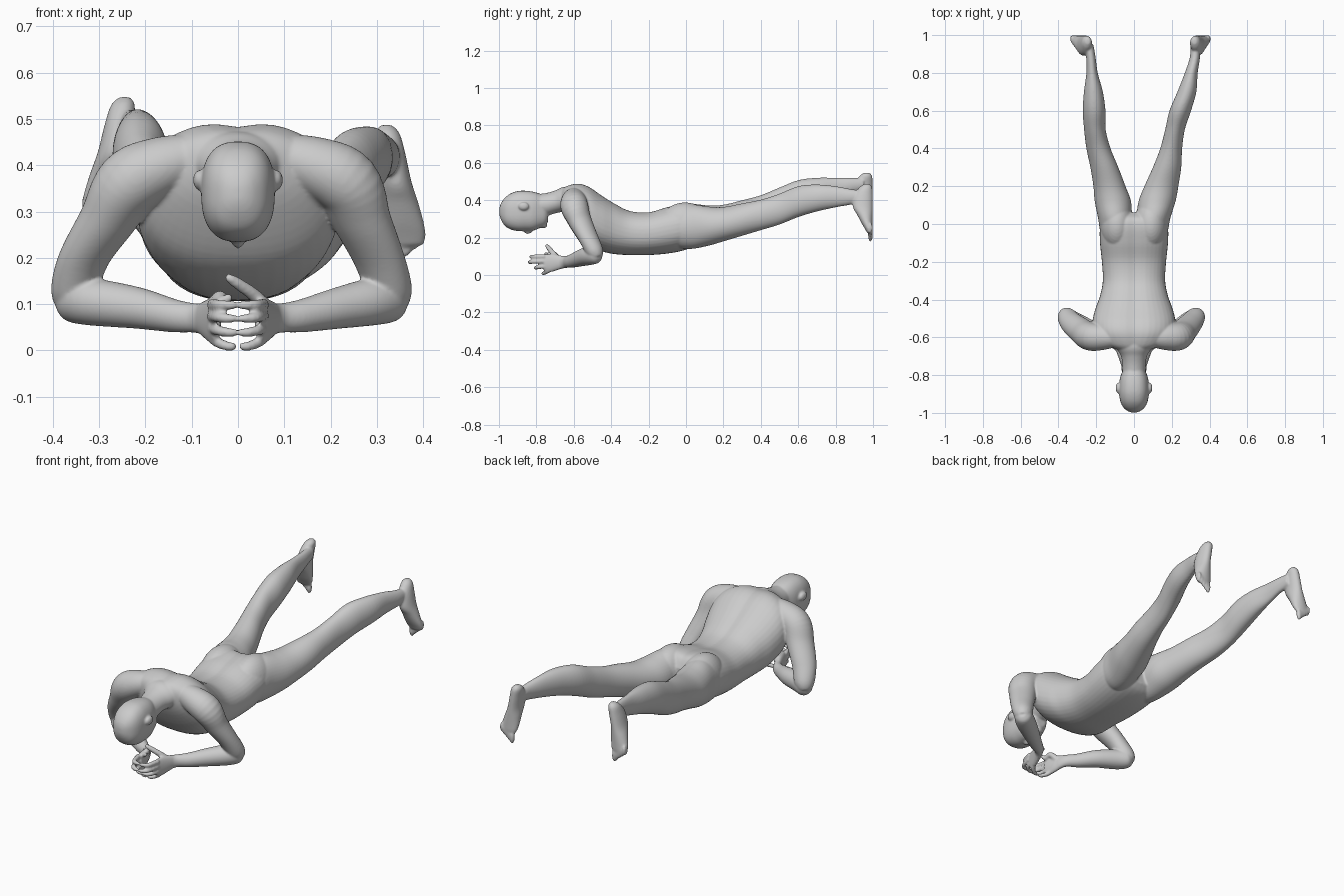
import bpy, bmesh, math
from mathutils import Vector, Matrix

bm = bmesh.new()
X, Y, Z = Vector((1, 0, 0)), Vector((0, 1, 0)), Vector((0, 0, 1))


def spline(rows, steps=5):
    """Catmull-Rom through rows of numbers."""
    rows = [tuple(r) for r in rows]
    p = [rows[0]] + rows + [rows[-1]]
    out = []
    for i in range(1, len(p) - 2):
        for s in range(steps):
            t = s / steps
            out.append([0.5 * (2 * b + (c - a) * t + (2 * a - 5 * b + 4 * c - d) * t * t
                               + (3 * b - a - 3 * c + d) * t ** 3)
                        for a, b, c, d in zip(*p[i - 1:i + 3])])
    return out + [list(rows[-1])]


def loft(rows, u=None, v=None, power=2.0, groove=0.0, n=40):
    """Closed tube through rows (x, y, z, ru, rv); rings follow the path unless u, v are given."""
    pts = spline(rows)
    rings = []
    for i, (x, y, z, ru, rv) in enumerate(pts):
        a, b = u, v
        if a is None:
            tan = Vector(pts[min(i + 1, len(pts) - 1)][:3]) - Vector(pts[max(i - 1, 0)][:3])
            a = tan.cross(Z).normalized()
            b = a.cross(tan).normalized()
        ring = []
        for k in range(n):
            th = 2 * math.pi * k / n
            c, s = math.cos(th), math.sin(th)
            c = math.copysign(abs(c) ** (2 / power), c)
            s = math.copysign(abs(s) ** (2 / power), s)
            if s > 0:
                s *= 1 - groove * math.exp(-(c / 0.2) ** 2)
            ring.append(bm.verts.new(Vector((x, y, z)) + a * (ru * c) + b * (rv * s)))
        rings.append(ring)
    for r0, r1 in zip(rings, rings[1:]):
        for k in range(n):
            bm.faces.new((r0[k], r0[(k + 1) % n], r1[(k + 1) % n], r1[k]))
    bm.faces.new(rings[0][::-1])
    bm.faces.new(rings[-1])


def ball(c, r):
    bmesh.ops.create_uvsphere(bm, u_segments=32, v_segments=20, radius=1,
                              matrix=Matrix.Translation(c) @ Matrix.Diagonal((*r, 1)))


def slab(rows):
    """Rows (x, y, half width, bottom, top) to ring rows across the body."""
    return [(x, y, (lo + hi) / 2, w, (hi - lo) / 2) for x, y, w, lo, hi in rows]


# torso
loft(slab([(0, -.675, .05, .38, .45), (0, -.64, .15, .30, .478), (0, -.58, .207, .205, .494),
           (0, -.52, .22, .157, .478), (0, -.45, .205, .127, .43), (0, -.38, .18, .112, .386),
           (0, -.30, .165, .107, .347), (0, -.20, .17, .107, .34), (0, -.10, .18, .115, .368),
           (0, -.02, .18, .13, .382), (0, .03, .16, .15, .37), (0, .06, .1, .18, .32)]),
     X, Z, power=2.3, groove=.08)

# neck
loft(slab([(0, -.56, .12, .36, .47), (0, -.65, .095, .34, .472), (0, -.70, .069, .33, .452),
           (0, -.75, .062, .315, .438), (0, -.82, .06, .31, .43)]), X, Z)

# head, nose, chin
loft(slab([(0, -.998, .012, .325, .355), (0, -.99, .034, .298, .382), (0, -.97, .057, .265, .411),
           (0, -.94, .072, .245, .435), (0, -.90, .079, .235, .449), (0, -.86, .079, .235, .451),
           (0, -.82, .075, .237, .446), (0, -.785, .064, .25, .436), (0, -.755, .052, .264, .42),
           (0, -.738, .035, .285, .39)]), X, Z, power=2.5)
ball((0, -.845, .24), (.014, .024, .02))
ball((0, -.765, .268), (.03, .024, .018))

# legs, each a little different: (x, y, half width, bottom, top)
loft(slab([(.08, -.09, .07, .18, .32), (.09, -.04, .088, .145, .36), (.102, .03, .09, .14, .378),
           (.122, .12, .098, .157, .366), (.145, .2, .09, .18, .364), (.175, .3, .075, .21, .383),
           (.197, .4, .058, .24, .403), (.217, .5, .052, .27, .435), (.245, .6, .057, .31, .475),
           (.28, .7, .05, .34, .484), (.303, .8, .034, .362, .475), (.322, .88, .027, .376, .46),
           (.325, .95, .025, .39, .45)]), X, Z)
loft(slab([(-.08, -.09, .07, .18, .32), (-.09, -.04, .088, .145, .36), (-.1, .03, .09, .142, .38),
           (-.112, .12, .096, .162, .372), (-.13, .2, .085, .19, .376), (-.157, .3, .074, .223, .4),
           (-.188, .4, .064, .254, .427), (-.207, .5, .057, .29, .468), (-.211, .6, .06, .335, .507),
           (-.215, .7, .05, .375, .52), (-.222, .8, .03, .407, .52), (-.228, .88, .025, .435, .52),
           (-.24, .95, .025, .45, .52)]), X, Z)


def foot(side, heel_x, heel_z, toe_x, toe_z):
    def at(t):
        return side * (heel_x + (toe_x - heel_x) * t), heel_z + (toe_z - heel_z) * t
    rows = []
    for t, y, w, d in [(0, .967, .012, .014), (.06, .961, .026, .034), (.2, .948, .031, .05),
                       (.4, .945, .034, .053), (.55, .957, .041, .041), (.7, .969, .046, .029),
                       (.79, .977, .045, .021), (.86, .982, .037, .014)]:
        x, z = at(t)
        rows.append((x, y, z, w, d))
    loft(rows, X, Y)
    # toes, big toe on the inside
    for i in range(5):
        x, z = at(.91 - .035 * i)
        r = .0135 if i == 0 else .0095
        ball((x + side * (-.03 + .0165 * i), .986, z), (r, .0125, .033 - .002 * i))


foot(1, .32, .487, .371, .184)
foot(-1, .245, .547, .305, .25)

for s in (1, -1):
    # ear, buttock
    ball((s * .083, -.868, .368), (.014, .028, .022))
    ball((s * .09, -.005, .266), (.09, .14, .122))

    e = .028 if s < 0 else 0     # left elbow sits further out
    # upper arm
    loft([(s * .09, -.6, .42, .05, .05), (s * .17, -.6, .395, .068, .066),
          (s * .235, -.595, .36, .074, .072), (s * (.266 + e / 2), -.565, .285, .068, .058),
          (s * (.302 + e), -.525, .205, .06, .048), (s * (.328 + e), -.49, .13, .05, .046),
          (s * (.335 + e), -.48, .095, .034, .034)])
    # forearm
    loft([(s * (.352 + e), -.465, .11, .022, .025), (s * (.335 + e), -.48, .109, .042, .046),
          (s * (.29 + e), -.515, .105, .05, .051), (s * .22, -.56, .092, .044, .045),
          (s * .14, -.612, .075, .033, .036), (s * .092, -.643, .07, .024, .032),
          (s * .068, -.68, .068, .018, .038)])
    # palm
    loft([(s * .083, -.65, .07, .02, .03), (s * .067, -.69, .067, .021, .042),
          (s * .056, -.73, .064, .018, .049), (s * .05, -.76, .066, .014, .044)], X, Z)
    # fingers
    for k, tip in [((.056, -.755, .099), (.003, -.83, .098)), ((.056, -.76, .074), (.003, -.838, .069)),
                   ((.054, -.75, .047), (.003, -.805, .039)), ((.052, -.735, .024), (.004, -.765, .009))]:
        mx, my, mz = .043, tip[1] + .018, (k[2] + tip[2]) / 2
        loft([(s * k[0], *k[1:], .0125, .0125), (s * mx, my, mz, .0115, .0115),
              (s * .022, tip[1] + .003, tip[2], .0105, .0105), (s * tip[0], *tip[1:], .008, .008)], n=12)
    # thumb
    tip = (-.026, -.745, .16) if s > 0 else (.014, -.75, .118)
    loft([(s * .06, -.685, .085, .018, .018), (s * .04, -.71, .115, .015, .015),
          (s * (tip[0] + .02), tip[1] + .008, tip[2] - .012, .0125, .0125), (s * tip[0], *tip[1:], .008, .008)], n=12)

bmesh.ops.recalc_face_normals(bm, faces=bm.faces[:])
mesh = bpy.data.meshes.new("body")
bm.to_mesh(mesh)
bm.free()
body = bpy.data.objects.new("body", mesh)
bpy.context.collection.objects.link(body)

# fuse all parts into one smooth skin
rm = body.modifiers.new("fuse", 'REMESH')
rm.mode = 'VOXEL'
rm.voxel_size = .005
rm.use_smooth_shade = True
sm = body.modifiers.new("soften", 'SMOOTH')
sm.factor = .5
sm.iterations = 6
